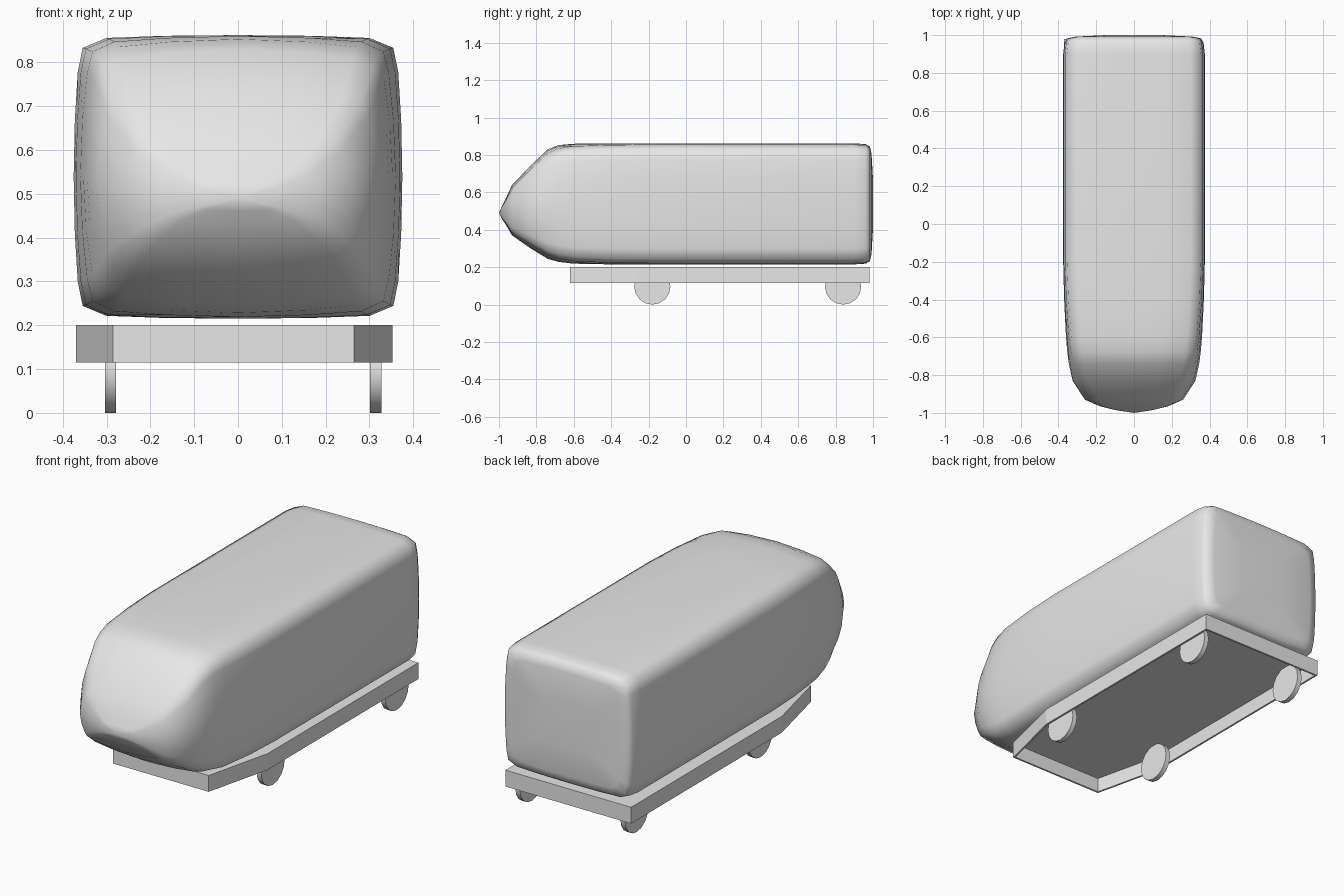
import bpy
import bmesh
import math
from mathutils import Vector

default_cube = bpy.data.objects.get("Cube")
if default_cube:
    bpy.data.objects.remove(default_cube, do_unlink=True)

grey = bpy.data.materials.new("light grey")
grey.use_nodes = True
grey.diffuse_color = (0.8, 0.8, 0.8, 1)
grey.node_tree.nodes["Principled BSDF"].inputs["Base Color"].default_value = grey.diffuse_color


def finish(bm, name, angle=None):
    """Turn a bmesh into an object, smooth below the given angle."""
    bmesh.ops.recalc_face_normals(bm, faces=bm.faces)
    mesh = bpy.data.meshes.new(name)
    bm.to_mesh(mesh)
    bm.free()
    mesh.materials.append(grey)
    obj = bpy.data.objects.new(name, mesh)
    bpy.context.collection.objects.link(obj)
    if angle:
        bpy.ops.object.select_all(action="DESELECT")
        obj.select_set(True)
        bpy.context.view_layer.objects.active = obj
        bpy.ops.object.shade_smooth_by_angle(angle=math.radians(angle))
    return obj


# Body: bulging rectangular section, mirrored from one quadrant
quadrant = [(0, 1), (0.45, 0.995), (0.8, 0.98), (0.945, 0.91), (0.975, 0.74), (0.993, 0.4)]
section = []
for turn in range(4):
    for i in range(6):
        if turn % 2 == 0:
            x, z = quadrant[i]
        elif i == 0:
            x, z = 1, 0
        else:
            x, z = quadrant[6 - i][0], -quadrant[6 - i][1]
        section.append(Vector((x, z)) * (1 if turn < 2 else -1))

# Stations: y, half width, bottom, top, roundness of section
stations = [
    (-0.985, 0.10, 0.46, 0.525, 0.5),
    (-0.965, 0.18, 0.43, 0.565, 0.5),
    (-0.93, 0.26, 0.37, 0.64, 0.45),
    (-0.83, 0.325, 0.30, 0.745, 0.35),
    (-0.74, 0.345, 0.245, 0.83, 0.25),
    (-0.68, 0.353, 0.228, 0.853, 0.18),
    (-0.6, 0.36, 0.219, 0.86, 0.1),
    (-0.4, 0.37, 0.215, 0.862, 0.03),
    (-0.2, 0.375, 0.215, 0.862, 0),
    (0.9, 0.375, 0.215, 0.862, 0),
    (0.96, 0.368, 0.219, 0.858, 0),
    (0.983, 0.355, 0.232, 0.845, 0),
    (0.992, 0.31, 0.27, 0.807, 0),
    (1.0, 0.15, 0.41, 0.667, 0),
]
bm = bmesh.new()
rings = []
for y, width, bottom, top, roundness in stations:
    ring = []
    for point in section:
        p = point.lerp(point.normalized(), roundness)
        ring.append(bm.verts.new((p.x * width, y, (top + bottom) / 2 + p.y * (top - bottom) / 2)))
    rings.append(ring)
count = len(section)
for a, b in zip(rings, rings[1:]):
    for i in range(count):
        j = (i + 1) % count
        bm.faces.new((a[i], a[j], b[j], b[i]))
tip = bm.verts.new((0, -1, 0.49))
for i in range(count):
    bm.faces.new((tip, rings[0][i], rings[0][(i + 1) % count]))
bm.faces.new(rings[-1])
finish(bm, "body", 80)

# Chassis: open-bottomed tray with tapered front corners
outline = [(-0.37, 0.98), (-0.37, -0.26), (-0.285, -0.62),
           (0.265, -0.62), (0.353, -0.26), (0.353, 0.98)]
bm = bmesh.new()
upper = [bm.verts.new((x, y, 0.2)) for x, y in outline]
lower = [bm.verts.new((x, y, 0.115)) for x, y in outline]
bm.faces.new(upper)
for i in range(len(outline)):
    j = (i + 1) % len(outline)
    bm.faces.new((upper[i], upper[j], lower[j], lower[i]))
chassis = finish(bm, "chassis")
if chassis.data.polygons[0].normal.z < 0:
    chassis.data.flip_normals()
wall = chassis.modifiers.new("wall thickness", "SOLIDIFY")
wall.thickness = 0.01
wall.offset = -1
wall.use_even_offset = True

# Wheels: thin discs, partly inside the tray
for x, side in ((-0.291, "right"), (0.314, "left")):
    for y, end in ((-0.18, "front"), (0.84, "rear")):
        bm = bmesh.new()
        bmesh.ops.create_cone(bm, cap_ends=True, segments=16, radius1=0.097,
                              radius2=0.097, depth=0.026)
        wheel = finish(bm, f"{end}_{side}_wheel", 30)
        wheel.rotation_euler.y = math.pi / 2
        wheel.location = (x, y, 0.097)
